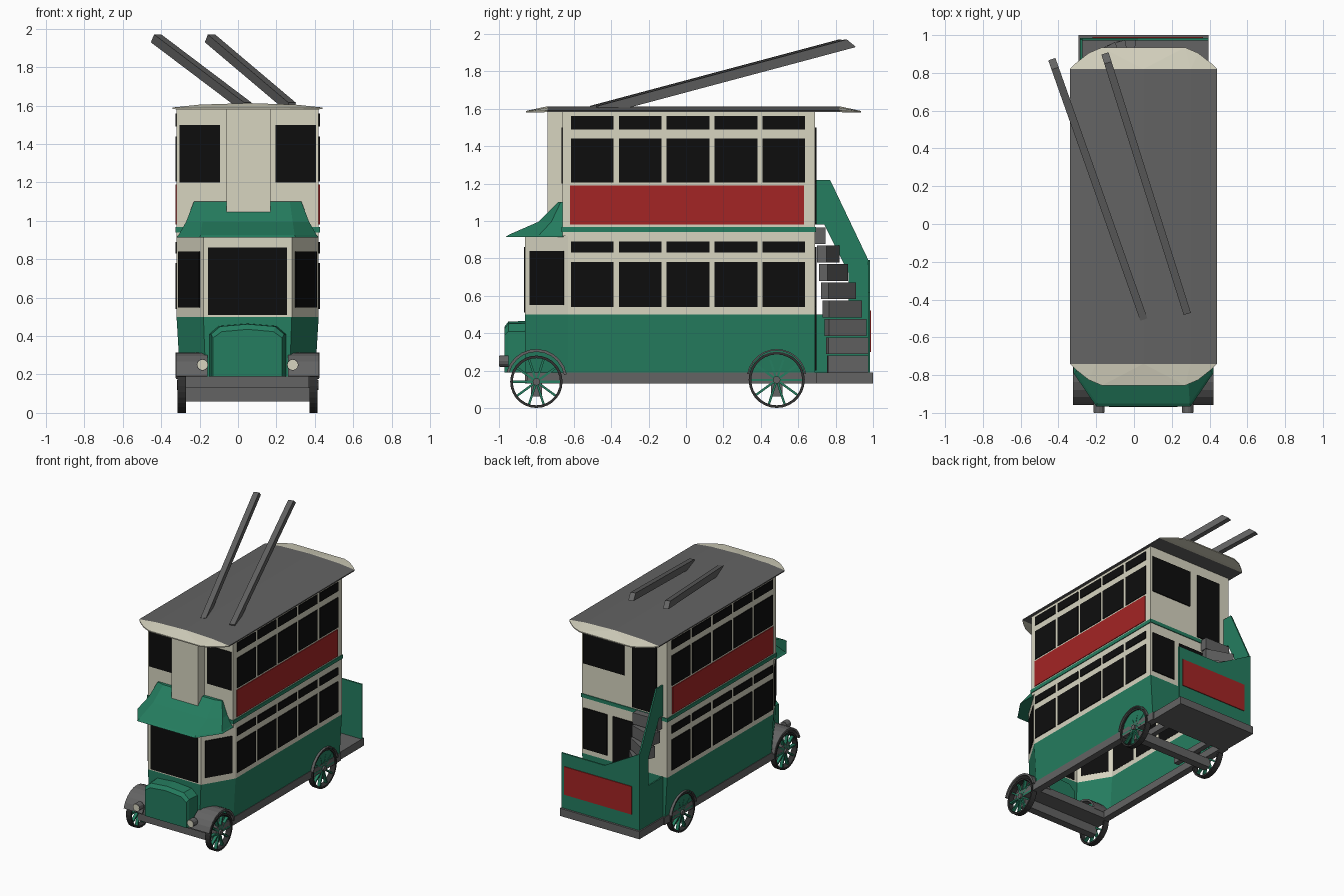
import bpy, bmesh, math
from mathutils import Vector

if "Cube" in bpy.data.objects:
    bpy.data.objects.remove(bpy.data.objects["Cube"], do_unlink=True)

CX = 0.05      # body centreline
HW = 0.37      # half width of the body


def material(name, rgb):
    m = bpy.data.materials.new(name)
    m.use_nodes = True
    m.diffuse_color = (*rgb, 1)
    m.node_tree.nodes["Principled BSDF"].inputs["Base Color"].default_value = (*rgb, 1)
    return m


GREEN = material("green paint", (0.018, 0.205, 0.115))
CREAM = material("cream paint", (0.68, 0.66, 0.53))
GREY = material("grey metal", (0.125, 0.125, 0.125))
BLACK = material("black glass", (0.004, 0.004, 0.004))
RED = material("red panel", (0.37, 0.018, 0.018))
TYRE = material("dark tyre", (0.03, 0.03, 0.03))


def finish(name, bm, mats):
    bmesh.ops.recalc_face_normals(bm, faces=bm.faces)
    me = bpy.data.meshes.new(name)
    bm.to_mesh(me)
    bm.free()
    for m in mats:
        me.materials.append(m)
    ob = bpy.data.objects.new(name, me)
    ob.location.x = CX
    bpy.context.collection.objects.link(ob)
    return ob


def hull(name, pts, mat):
    bm = bmesh.new()
    vs = [bm.verts.new(p) for p in pts]
    bmesh.ops.convex_hull(bm, input=vs)
    bmesh.ops.dissolve_limit(bm, angle_limit=0.02, verts=bm.verts, edges=bm.edges)
    return finish(name, bm, [mat])


def box(name, xs, ys, zs, mat):
    return hull(name, [(x, y, z) for x in xs for y in ys for z in zs], mat)


def loft(name, rings, mats, bands=None, caps=(True, True), closed=True):
    bm = bmesh.new()
    vr = [[bm.verts.new(p) for p in r] for r in rings]
    n = len(vr[0])
    for k in range(len(vr) - 1):
        for i in range(n if closed else n - 1):
            j = (i + 1) % n
            f = bm.faces.new((vr[k][i], vr[k][j], vr[k + 1][j], vr[k + 1][i]))
            f.material_index = bands[k] if bands else 0
    for use, ring, idx in ((caps[0], vr[0], 0), (caps[1], vr[-1], -1)):
        if use:
            bm.faces.new(ring).material_index = bands[idx] if bands else 0
    return finish(name, bm, mats)


def panel(name, a, b, z0, z1, mat, t=0.006):
    # thin plate on the wall running from a to b, pushed outwards
    d = (Vector(b) - Vector(a)).normalized()
    n = Vector((d.y, -d.x)) * t
    pts = [(p[0] + o * n.x, p[1] + o * n.y, z) for p in (a, b) for o in (-0.3, 1) for z in (z0, z1)]
    return hull(name, pts, mat)


def slab(name, pts, offset, mat):
    other = [tuple(Vector(p) + Vector(offset)) for p in pts]
    return loft(name, [pts, other], [mat])


def arc_band(name, xs, cy, cz, r0, r1, a0, a1, n, mat):
    rings = []
    for i in range(n + 1):
        a = math.radians(a0 + (a1 - a0) * i / n)
        c, s = math.cos(a), math.sin(a)
        rings.append([(x, cy + r * c, cz + r * s) for x, r in
                      ((xs[0], r0), (xs[1], r0), (xs[1], r1), (xs[0], r1))])
    cap = (a1 - a0) < 360
    return loft(name, rings, [mat], caps=(cap, cap))


def rod(name, c, axis, r, length, mat, n=12):
    pts = []
    for i in range(n):
        u, v = r * math.cos(math.tau * i / n), r * math.sin(math.tau * i / n)
        for h in (-length / 2, length / 2):
            p = (h, u, v) if axis == "x" else (u, h, v)
            pts.append(tuple(Vector(c) + Vector(p)))
    return hull(name, pts, mat)


# hollow lower deck with angled driver cab
plan = [(HW, 0.69), (HW, -0.63), (0.23, -0.86), (-0.23, -0.86), (-HW, -0.63), (-HW, 0.69)]
loft("lower_deck", [[(x * s, y, z) for x, y in plan] for s, z in ((0.95, 0.19), (1, 0.5), (1, 0.92))],
     [GREEN, CREAM], [0, 1], (False, True))
# upper deck
box("upper_deck", (-HW, HW), (-0.66, 0.69), (0.92, 1.59), CREAM)
box("front_column", (-0.11, 0.12), (-0.74, -0.65), (1.03, 1.595), CREAM)
box("waist_stripe", (-HW - 0.006, HW + 0.006), (-0.665, 0.696), (0.94, 0.968), GREEN)

# side windows and red boards
for s, side in ((1, "left"), (-1, "right")):
    def side_panel(name, y0, y1, z0, z1, mat):
        a, b = (s * HW, y0), (s * HW, y1)
        panel(side + name, *((a, b) if s > 0 else (b, a)), z0, z1, mat)
    for i in range(5):
        y = -0.615 + i * 0.256
        for z0, z1 in ((0.54, 0.78), (0.83, 0.89), (1.205, 1.44), (1.49, 1.56)):
            side_panel("_window", y, y + 0.228, z0, z1, BLACK)
    side_panel("_red_board", -0.62, 0.63, 0.98, 1.19, RED)
    # angled cab window and upper front window
    p, q = Vector((s * 0.23, -0.86)), Vector((s * HW, -0.63))
    a, b = p.lerp(q, 0.12), p.lerp(q, 0.9)
    panel(side + "_cab_window", *((a, b) if s > 0 else (b, a)), 0.55, 0.84, BLACK)
    x0, x1 = sorted((s * 0.145, s * 0.355))
    panel(side + "_upper_front_window", (x0, -0.66), (x1, -0.66), 1.2, 1.5, BLACK)
panel("windscreen", (-0.205, -0.86), (0.205, -0.86), 0.51, 0.86, BLACK)
# rear windows and doors
for name, xa, xb, z0, z1 in (("upper_rear_window", 0.355, 0.0, 1.21, 1.5), ("upper_rear_door", -0.07, -0.28, 0.98, 1.5),
                             ("lower_rear_window", 0.355, 0.15, 0.54, 0.86), ("lower_rear_door", 0.1, -0.12, 0.2, 0.86)):
    panel(name, (xa, 0.69), (xb, 0.69), z0, z1, BLACK, 0.008)

# flared awning over the cab
loft("cab_awning", [
    [(x, y, z) for x, y in ((-hx, -0.655), (-hx, ym), (-fx, yf), (fx, yf), (hx, ym), (hx, -0.655))]
    for hx, ym, fx, yf, z in ((0.37, -0.79, 0.25, -0.965, 0.913), (0.36, -0.785, 0.245, -0.95, 0.925),
                              (0.32, -0.72, 0.235, -0.79, 0.995), (0.28, -0.67, 0.22, -0.685, 1.1))], [GREEN])

# bonnet with arched top
def bonnet_ring(y, hw, shoulder, top):
    return [(-hw, y, 0.19), (-hw, y, shoulder), (-hw * 0.75, y, top - 0.012), (0, y, top),
            (hw * 0.75, y, top - 0.012), (hw, y, shoulder), (hw, y, 0.19)]


loft("bonnet", [bonnet_ring(-0.97, 0.18, 0.39, 0.435), bonnet_ring(-0.95, 0.19, 0.41, 0.462),
                bonnet_ring(-0.85, 0.2, 0.41, 0.465)], [GREEN])

# cambered roof with cream hipped ends
section = [(-0.39, 1.59), (-0.25, 1.605), (0, 1.613), (0.25, 1.605), (0.39, 1.59), (0.39, 1.582), (-0.39, 1.582)]
loft("roof", [[(x, y, z) for x, z in section] for y in (-0.74, 0.82)], [GREY])
for name, y, d in (("front_roof_end", -0.74, -1), ("rear_roof_end", 0.82, 1)):
    rim = [(s * x, y + d * o, z) for s in (1, -1) for x, o in ((0.36, 0.03), (0.29, 0.085), (0.22, 0.115))
           for z in (1.58, 1.588)]
    hull(name, [(x, y, z) for x, z in section] + rim, CREAM)

# trolley poles
for name, a, b in (("right_trolley_pole", (0.0, -0.5, 1.59), (-0.47, 0.83, 1.945)),
                   ("left_trolley_pole", (0.23, -0.47, 1.59), (-0.19, 0.86, 1.945))):
    a, b = Vector(a), Vector(b)
    d = (b - a).normalized()
    u = d.cross(Vector((0, 0, 1))).normalized() * 0.02
    v = u.normalized().cross(d) * 0.026
    pts = [p + i * u + j * v for p in (a, b) for i in (-1, 1) for j in (-1, 1)]
    pts += [b + d * 0.04 + i * u - v for i in (-1, 1)]
    hull(name, pts, GREY)

# chassis, axles and rear platform
for s in (1, -1):
    box("chassis_rail", (s * 0.3, s * 0.355), (-0.85, 0.7), (0.13, 0.19), GREY)
box("front_chassis_plate", (-0.32, 0.32), (-0.86, -0.64), (0.13, 0.19), GREY)
box("rear_platform", (-0.345, 0.345), (0.67, 1.0), (0.13, 0.19), GREY)
for y in (-0.8, 0.485):
    box("axle_beam", (-0.34, 0.34), (y - 0.03, y + 0.03), (0.06, 0.13), GREY)
for x in (-0.2, 0.2):
    box("inner_rail", (x - 0.02, x + 0.02), (0.3, 0.7), (0.13, 0.18), GREY)

# spoked wheels, mudguards and lamps
for s in (1, -1):
    xs = sorted((s * 0.322, s * 0.365))
    xm = sum(xs) / 2
    for end, y, r in (("front", -0.8, 0.14), ("rear", 0.485, 0.15)):
        arc_band(end + "_tyre", xs, y, r, r - 0.014, r, 0, 360, 28, TYRE)
        rod(end + "_hub", (xm, y, r), "x", 0.02, 0.05, GREY)
        for k in range(10):
            a = math.tau * k / 10
            c, t = math.cos(a), math.sin(a)
            hull(end + "_spoke", [(xm + o, y + q * c - w * t, r + q * t + w * c)
                                  for o in (-0.012, 0.012) for q in (0.01, r - 0.012) for w in (-0.006, 0.006)], GREEN)
    arc_band("front_mudguard", sorted((s * 0.21, s * 0.372)), -0.8, 0.15, 0.15, 0.165, 10, 165, 10, GREY)
    arc_band("rear_mudguard", sorted((s * 0.33, s * 0.375)), 0.485, 0.155, 0.152, 0.16, 10, 170, 12, GREY)
    rod("headlamp", (s * 0.235, -0.973, 0.25), "y", 0.03, 0.05, GREY)
    rod("headlamp_lens", (s * 0.235, -0.998, 0.25), "y", 0.027, 0.004, CREAM)

# winding staircase
for i in range(8):
    a = math.radians(95 + 85 * i / 7)
    c, t = math.cos(a), math.sin(a)
    z = 0.19 + i * 0.098
    hull("stair_step", [(-0.07 + q * c - w * t, 0.717 + q * t + w * c, h) for q, k in ((0.04, 0.025), (0.255, 0.05))
                        for w in (-k if i < 7 else -0.03, k if i < 7 else 0.03) for h in (z, z + 0.09)], GREY)

# stair screens around the platform
side_shape = [(0.69, 0.19), (0.98, 0.19), (0.98, 0.78), (0.77, 1.22), (0.69, 1.22), (0.69, 0.98),
              (0.74, 0.98), (0.87, 0.72), (0.87, 0.5), (0.69, 0.5)]
slab("stair_side_screen", [(-0.335, y, z) for y, z in side_shape], (0.012, 0, 0), GREEN)
back_shape = [(0.345, 0.19), (0.345, 0.62), (-0.03, 0.62), (-0.335, 0.79), (-0.335, 0.19)]
slab("platform_back_screen", [(x, 0.972, z) for x, z in back_shape], (0, 0.012, 0), GREEN)
panel("rear_red_board", (0.315, 0.984), (-0.27, 0.984), 0.3, 0.52, RED)
